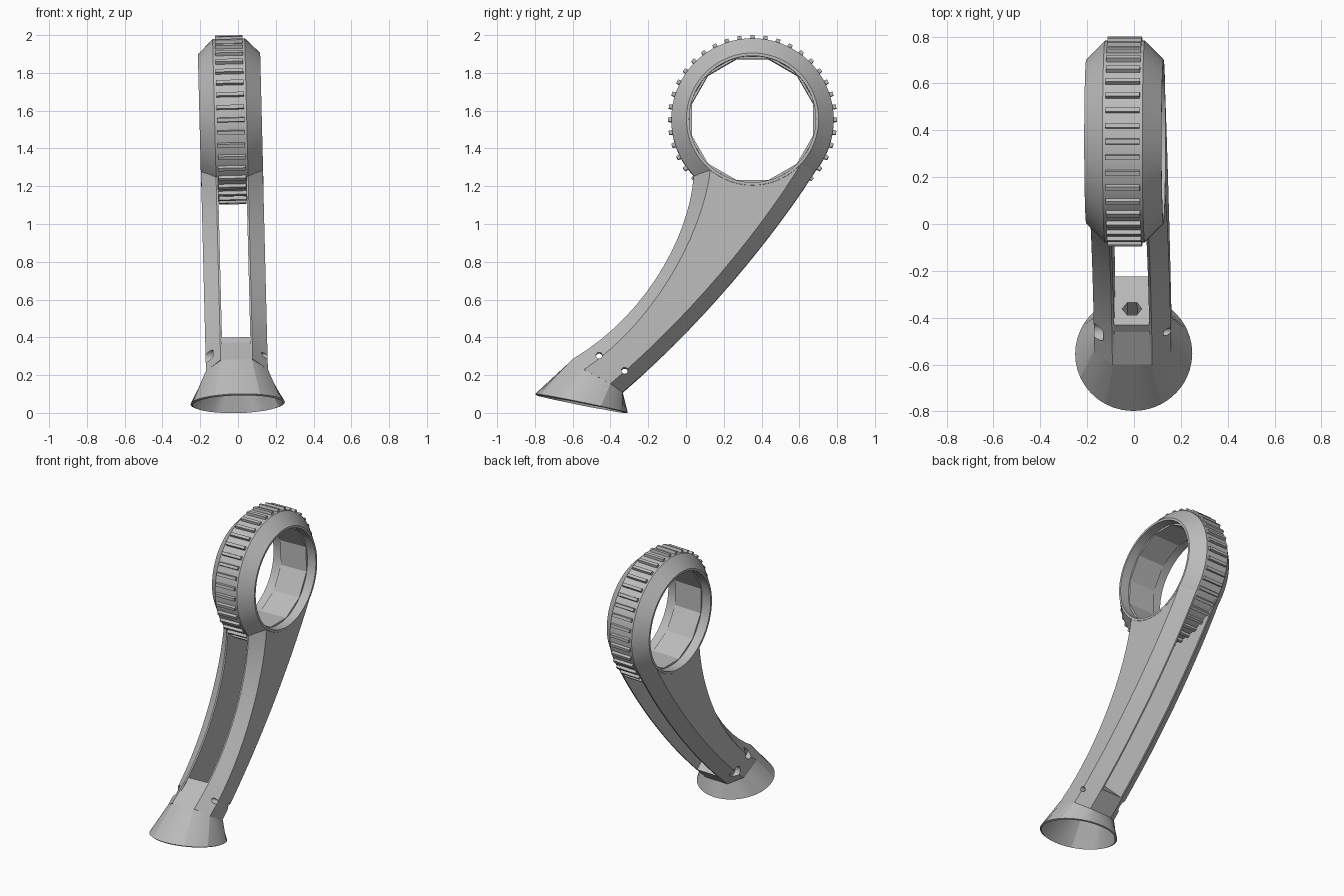
import bpy, bmesh
from math import sin, cos, pi, atan2
from mathutils import Vector, Matrix
from mathutils.geometry import interpolate_bezier

if "Cube" in bpy.data.objects:
    bpy.data.objects.remove(bpy.data.objects["Cube"])

GREY = bpy.data.materials.new("plain grey")
GREY.use_nodes = True
GREY.diffuse_color = (0.5, 0.5, 0.5, 1)
GREY.node_tree.nodes["Principled BSDF"].inputs["Base Color"].default_value = (0.5, 0.5, 0.5, 1)

LEAN = Matrix.Rotation(-0.025, 4, 'Y')   # the whole handle leans slightly sideways
HEAD_Y, HEAD_Z = 0.352, 1.552


def finish(name, bm):
    bmesh.ops.recalc_face_normals(bm, faces=bm.faces)
    mesh = bpy.data.meshes.new(name)
    bm.to_mesh(mesh)
    bm.free()
    mesh.materials.append(GREY)
    obj = bpy.data.objects.new(name, mesh)
    bpy.context.collection.objects.link(obj)
    obj.matrix_world = LEAN
    return obj


def add_loft(bm, sections, loop=False, start=True, end=True):
    rows = [[bm.verts.new(p) for p in s] for s in sections]
    n = len(rows[0])
    for i in range(len(rows) if loop else len(rows) - 1):
        a, b = rows[i], rows[(i + 1) % len(rows)]
        for j in range(n):
            k = (j + 1) % n
            bm.faces.new((a[j], a[k], b[k], b[j]))
    if not loop:
        if start:
            bm.faces.new(rows[0])
        if end:
            bm.faces.new(rows[-1])


def loft(name, sections, **kw):
    bm = bmesh.new()
    add_loft(bm, sections, **kw)
    return finish(name, bm)


def head_point(x, r, a):
    return (x, HEAD_Y + r * cos(a), HEAD_Z + r * sin(a))


def revolve(name, profile, count, offset=0.0):
    rows = [[head_point(x, r, 2 * pi * i / count + offset) for x, r in profile]
            for i in range(count)]
    return loft(name, rows, loop=True)


def rod(name, start, end, radius, sides):
    start, end = Vector(start), Vector(end)
    turn = (end - start).to_track_quat('Z', 'Y')
    circle = [turn @ Vector((radius * cos(2 * pi * i / sides), radius * sin(2 * pi * i / sides), 0))
              for i in range(sides)]
    obj = loft(name, [[start + c for c in circle], [end + c for c in circle]])
    obj.hide_render = True
    return obj


def bake(obj):
    bpy.context.view_layer.update()
    graph = bpy.context.evaluated_depsgraph_get()
    mesh = bpy.data.meshes.new_from_object(obj.evaluated_get(graph))
    obj.modifiers.clear()
    obj.data = mesh


def cut(obj, cutters):
    for c in cutters:
        m = obj.modifiers.new("cut", 'BOOLEAN')
        m.operation, m.solver, m.object = 'DIFFERENCE', 'EXACT', c
    bake(obj)


# Ring head with chamfered sides and a faceted lining
ring = revolve("ring_head", [(0.165, 0.335), (0.165, 0.35), (0.085, 0.43),
                             (-0.085, 0.43), (-0.165, 0.35), (-0.165, 0.335)], 72)
lining = revolve("ring_lining", [(0.1, 0.345), (-0.1, 0.345), (-0.1, 0.332), (0.1, 0.332)],
                 12, pi / 12)

# Grip teeth around the rim
bm = bmesh.new()
TEETH = 40
for i in range(TEETH):
    a = 2 * pi * i / TEETH
    outline = [(0.42, -0.033), (0.448, -0.022), (0.448, 0.022), (0.42, 0.033)]
    add_loft(bm, [[head_point(x, r, a + d) for r, d in outline] for x in (-0.073, 0.073)])
teeth = finish("grip_teeth", bm)

# Four curves that guide the arms: front edge, front chamfer, back chamfer, back edge
GUIDES = [
    [(0.04, 1.25), (0.02, 0.95), (-0.20, 0.52), (-0.60, 0.283)],
    [(0.13, 1.288), (0.09, 0.95), (-0.16, 0.48), (-0.54, 0.225)],
    [(0.66, 1.40), (0.45, 1.03), (0.05, 0.53), (-0.40, 0.15)],
    [(0.71, 1.32), (0.50, 0.98), (0.12, 0.50), (-0.335, 0.108)],
]
curves = [interpolate_bezier(*[Vector((0, y, z)) for y, z in g], 16) for g in GUIDES]
INNER, EDGE, OUTER = 0.075, 0.085, 0.164


def arm(name, side):
    rows = []
    for f, fc, bc, b in zip(*curves):
        pts = [(INNER, f), (EDGE, f), (OUTER, fc), (OUTER, bc), (EDGE, b), (INNER, b)]
        rows.append([(side * x, p.y, p.z) for x, p in pts])
    return loft(name, rows)


arms = [arm("left_arm", 1), arm("right_arm", -1)]

# Block that joins the arms at the bottom
outline = [(-0.60, 0.283), (-0.46, 0.372), (-0.43, 0.40), (-0.225, 0.205), (-0.335, 0.108)]
block = loft("joining_block", [[(x, y, z) for y, z in outline] for x in (-0.078, 0.078)])

# Cutters: ring opening, two screw holes with recesses, socket in the block
opening = rod("opening_cutter", (-0.5, HEAD_Y, HEAD_Z), (0.5, HEAD_Y, HEAD_Z), 0.335, 72)
screws = []
for y, z in ((-0.46, 0.30), (-0.325, 0.22)):
    screws.append(rod("screw_cutter", (-0.5, y, z), (0.5, y, z), 0.017, 16))
    screws.append(rod("recess_cutter", (-0.5, y, z), (-0.125, y, z), 0.038, 24))
socket = rod("socket_cutter", (0, -0.45, 0.23), (0, -0.29, 0.42), 0.042, 6)
for a in arms:
    cut(a, [opening] + screws)
cut(block, screws + [socket])
for c in [opening, socket] + screws:
    bpy.data.objects.remove(c)

# Hollow flared foot: chamfered arm outline blended into a tilted circle
half = [(w, c[-1]) for w, c in zip((0.08, 0.165, 0.165, 0.08), curves)]
corners = [Vector((w, p.y, p.z)) for w, p in half]
corners += [Vector((-w, p.y, p.z)) for w, p in reversed(half)]
along, top_mid, foot_mid = Vector((0, 0.98, -0.2)), Vector((0, -0.468, 0.195)), Vector((0, -0.553, 0.051))
top, rim = [], []
for i, c in enumerate(corners):
    for k in range(6):
        p = c.lerp(corners[(i + 1) % 8], k / 6)
        t = atan2(p.x, (p - top_mid).dot(along))
        top.append(p)
        rim.append(foot_mid + 0.25 * (along * cos(t) + Vector((sin(t), 0, 0))))
foot = loft("flared_foot", [rim, top], start=False)
shell = foot.modifiers.new("wall", 'SOLIDIFY')
shell.thickness, shell.offset = 0.012, -1
bake(foot)

# Smooth shading with crisp edges
bpy.ops.object.select_all(action='DESELECT')
for o in [ring, foot] + arms:
    o.select_set(True)
    bpy.context.view_layer.objects.active = o
bpy.ops.object.shade_smooth_by_angle(angle=0.35)
